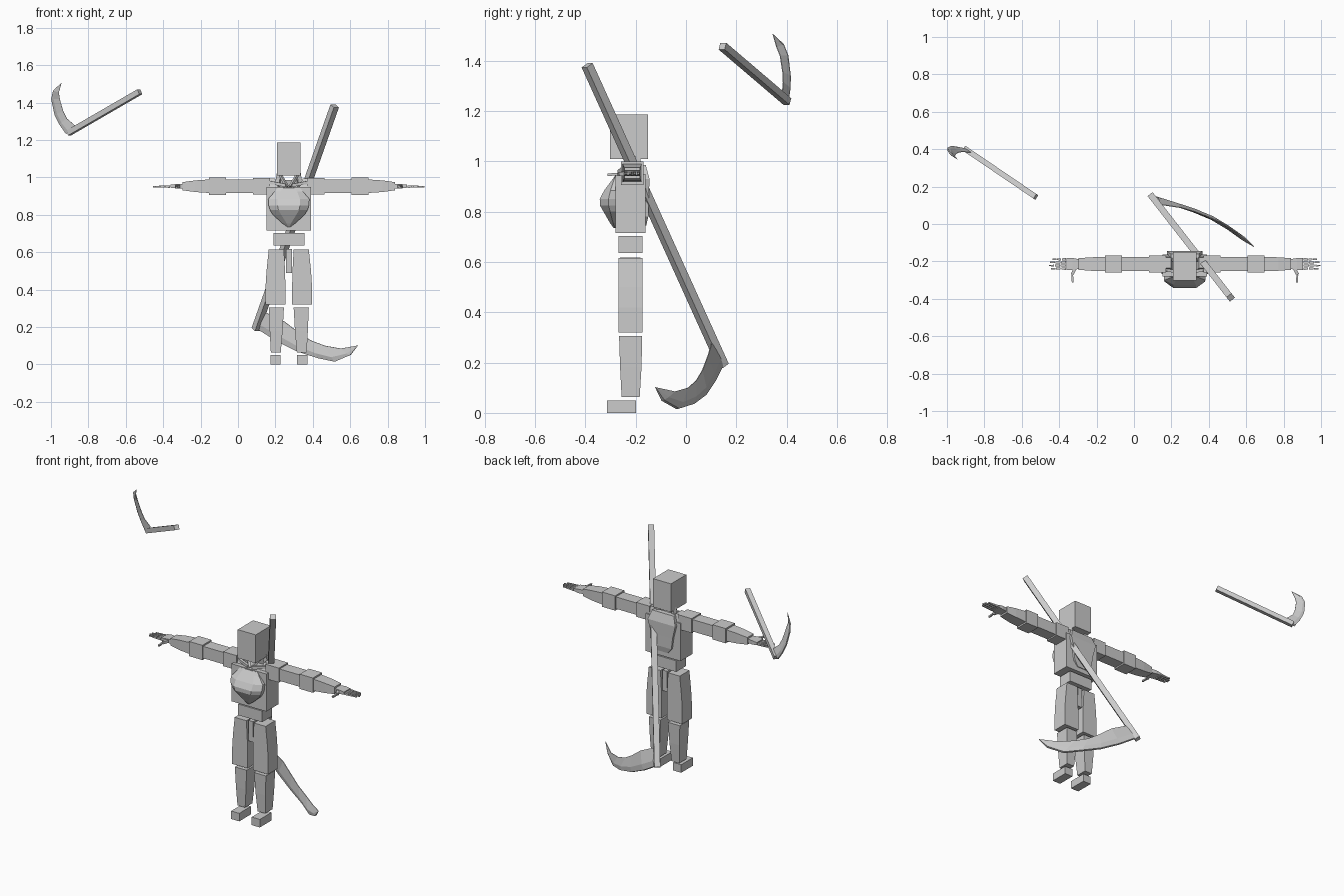
import bpy, bmesh
from mathutils import Vector

if "Cube" in bpy.data.objects:
    bpy.data.objects.remove(bpy.data.objects["Cube"])

CX = 0.2715           # body mid-plane
AY, AZ = -0.214, 0.953  # arm axis

grey = bpy.data.materials.new("plain_grey")
grey.diffuse_color = (0.6, 0.6, 0.6, 1)
grey.use_nodes = True
grey.node_tree.nodes["Principled BSDF"].inputs["Base Color"].default_value = grey.diffuse_color


def loft(name, rings):
    """Skin a list of equal-length rings and cap both ends."""
    bm = bmesh.new()
    vs = [[bm.verts.new(p) for p in r] for r in rings]
    n = len(vs[0])
    for a, b in zip(vs, vs[1:]):
        for i in range(n):
            j = (i + 1) % n
            bm.faces.new((a[i], a[j], b[j], b[i]))
    bm.faces.new(vs[0][::-1])
    bm.faces.new(vs[-1])
    bmesh.ops.remove_doubles(bm, verts=bm.verts, dist=0.0004)
    bmesh.ops.recalc_face_normals(bm, faces=bm.faces)
    me = bpy.data.meshes.new(name)
    bm.to_mesh(me)
    bm.free()
    me.materials.append(grey)
    ob = bpy.data.objects.new(name, me)
    bpy.context.collection.objects.link(ob)
    return ob


def column(name, levels, s=1):
    """Vertical block: levels of (z, x0, x1, y0, y1), x measured from the mid-plane."""
    return loft(name, [[(CX + s * x, y, z) for x, y in ((a, c), (b, c), (b, d), (a, d))]
                       for z, a, b, c, d in levels])


def arm_block(name, s, levels):
    """Block along the arm: levels of (distance, centre y, half y, centre z, half z)."""
    return loft(name, [[(CX + s * d, y + i * hy, z + j * hz)
                        for i, j in ((-1, -1), (1, -1), (1, 1), (-1, 1))]
                       for d, y, hy, z, hz in levels])


def bar(name, a, b, w, up=(0, 0, 1)):
    """Square bar between two points."""
    a, b = Vector(a), Vector(b)
    d = (b - a).normalized()
    u = d.cross(Vector(up)).normalized() * w / 2
    v = d.cross(u).normalized() * w / 2
    return loft(name, [[p + u + v, p - u + v, p - u - v, p + u - v] for p in (a, b)])


def blade(name, outer, inner, tip, t):
    """Curved blade with a thick outer back and a thin inner edge."""
    o, i, tip = [Vector(p) for p in outer], [Vector(p) for p in inner], Vector(tip)
    n = (i[0] - o[0]).cross(tip - o[0]).normalized()
    rings = []
    for p, q in zip(o, i):
        m = p.lerp(q, 0.3)
        rings.append([p + n * t * .6, m + n * t, q + n * t * .15,
                      q - n * t * .15, m - n * t, p - n * t * .6])
    rings.append([tip + n * 0.001 * k for k in (1, 1, 1, -1, -1, -1)])
    return loft(name, rings)


# Head, torso, waist and centre plate
column("head", [(1.01, -.062, .062, -.302, -.151), (1.187, -.062, .062, -.302, -.151)])
column("torso", [(.716, -.12, .12, -.28, -.162), (.95, -.12, .12, -.28, -.162)])
column("waist", [(.635, -.083, .083, -.268, -.173), (.704, -.083, .083, -.268, -.173)])
column("hip_plate", [(.49, -.016, .016, -.262, -.18), (.618, -.016, .016, -.262, -.18)])

# Chest plate: fans out to a ridge, then tucks in to a low point
chest = []
for z, hw, mid, y in ((.735, .008, .004, -.288), (.755, .035, .012, -.302), (.80, .085, .04, -.328),
                      (.825, .10, .055, -.342), (.85, .108, .06, -.343), (.885, .110, .06, -.325),
                      (.925, .075, .045, -.295), (.944, .06, .03, -.281)):
    side_y = -.28 + (y + .28) * .45
    chest.append([(CX - hw, -.272, z), (CX - hw, side_y, z), (CX - mid, y, z),
                  (CX + mid, y, z), (CX + hw, side_y, z), (CX + hw, -.272, z)])
loft("chest_plate", chest)

# Back plate
column("back_plate", [(.745, -.035, .035, -.18, -.158), (.78, -.065, .065, -.18, -.15),
                      (.85, -.075, .075, -.18, -.148), (.93, -.095, .095, -.18, -.145),
                      (.985, -.075, .075, -.19, -.16)])

for s, side in ((-1, "left"), (1, "right")):
    # Neck cords and collar
    bar(side + "_neck_post", (CX + s * .065, -.19, .93), (CX + s * .05, -.195, 1.022), .022)
    bar(side + "_neck_cord", (CX + s * .008, -.262, .95), (CX + s * .045, -.225, 1.012), .014)
    bar(side + "_collar_bone", (CX + s * .015, -.265, .957), (CX + s * .11, -.24, .975), .016)
    column(side + "_collar", [(.945, .055, .11, -.255, -.17), (.995, .075, .105, -.235, -.18)], s)

    # Leg
    column(side + "_thigh", [(.32, .018, .124, -.268, -.173), (.42, .018, .124, -.268, -.173),
                             (.50, .020, .119, -.268, -.173), (.615, .026, .107, -.268, -.173)], s)
    column(side + "_shin", [(.064, .043, .096, -.256, -.184), (.18, .033, .102, -.262, -.177),
                            (.305, .026, .107, -.266, -.174)], s)
    column(side + "_foot", [(0, .043, .099, -.314, -.199), (.05, .043, .099, -.314, -.199)], s)

    # Arm
    for name, levels in (
            ("_shoulder", ((.10, .045, .045), (.192, .045, .045))),
            ("_upper_arm", ((.192, .038, .037), (.336, .038, .037))),
            ("_elbow", ((.336, .045, .046), (.427, .045, .046))),
            ("_forearm", ((.427, .038, .036), (.50, .036, .031), (.567, .031, .022)))):
        arm_block(side + name, s, [(d, AY, hy, AZ, hz) for d, hy, hz in levels])

    # Hand with four jointed fingers and a thumb
    arm_block(side + "_palm", s, [(.565, AY, .026, AZ, .012), (.60, AY, .032, AZ, .012),
                                  (.632, AY, .031, AZ, .008)])
    for k, reach in enumerate((.71, .724, .729, .718)):
        y = AY + .025 - k * .0165
        step = (reach - .636) / 3
        for j in range(3):
            h = .0065 - j * .0011
            a = .636 + j * step
            arm_block(f"{side}_finger_{k + 1}_{j + 1}", s,
                      [(a, y, h, AZ - .002, h), (a + step * .88, y, h * .85, AZ - .002, h * .85)])
    bar(side + "_thumb_base", (CX + s * .585, AY - .02, AZ), (CX + s * .602, AY - .055, AZ - .004), .016)
    bar(side + "_thumb_tip", (CX + s * .602, AY - .057, AZ - .004), (CX + s * .599, -.312, AZ - .006), .010)

# Large scythe slung across the back
bar("large_scythe_shaft", (.517, -.393, 1.382), (.095, .148, .187), .034)
blade("large_scythe_blade",
      [(.115, .142, .185), (.21, .112, .125), (.32, .075, .07), (.43, .028, .035),
       (.52, -.032, .016), (.60, -.092, .05)],
      [(.145, .103, .28), (.25, .087, .228), (.325, .065, .17), (.39, .04, .128),
       (.465, .008, .10), (.55, -.045, .085)],
      (.642, -.122, .102), .011)

# Small scythe floating aside
bar("small_scythe_shaft", (-.525, .145, 1.458), (-.905, .403, 1.238), .029)
blade("small_scythe_blade",
      [(-.918, .402, 1.232), (-.955, .410, 1.285), (-.98, .412, 1.335),
       (-.998, .402, 1.42), (-.988, .384, 1.465)],
      [(-.872, .383, 1.278), (-.915, .386, 1.315), (-.935, .384, 1.355),
       (-.953, .374, 1.42), (-.958, .36, 1.455)],
      (-.943, .345, 1.506), .009)
